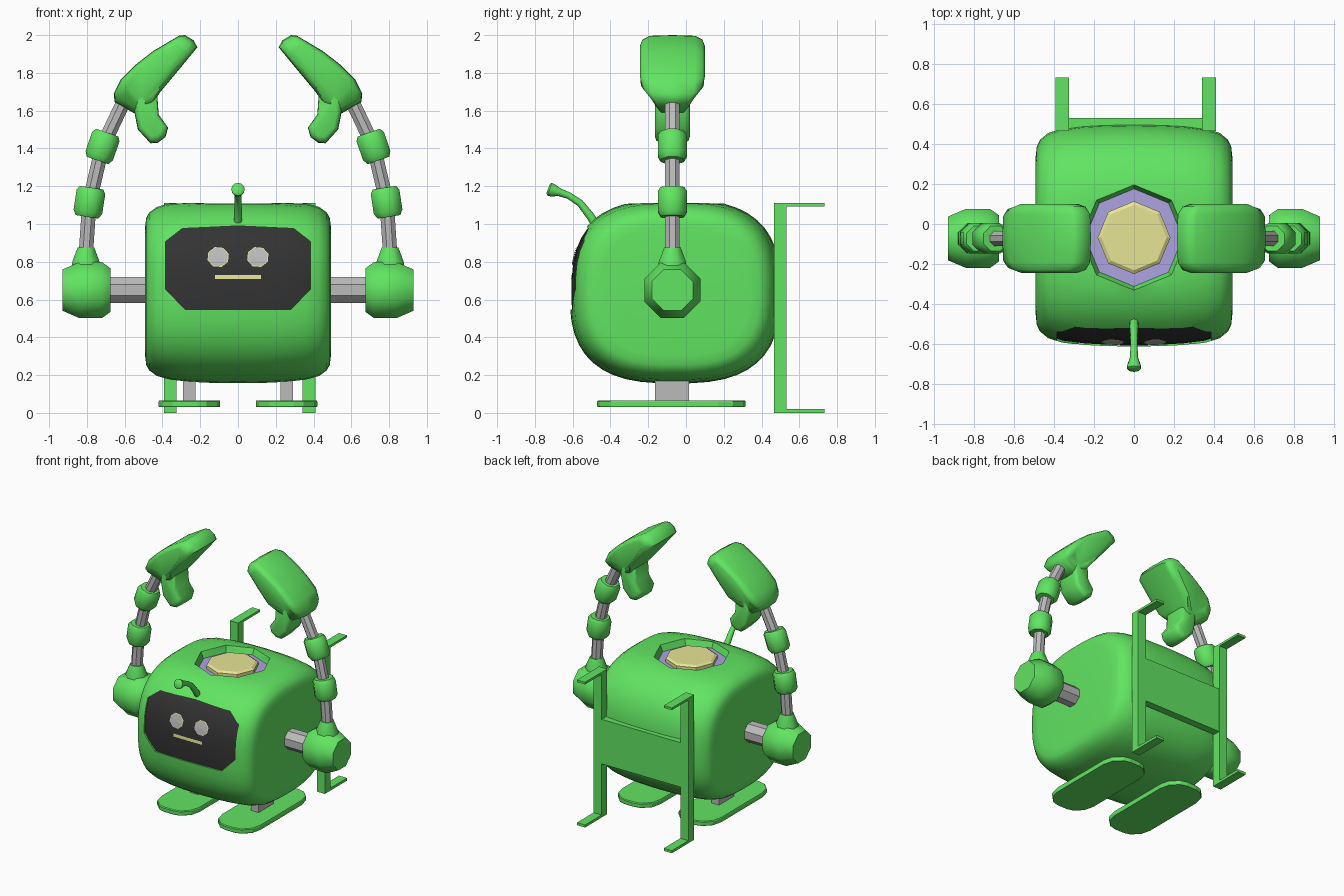
import bpy, bmesh, math
from mathutils import Vector
from mathutils.bvhtree import BVHTree

if "Cube" in bpy.data.objects:
    bpy.data.objects.remove(bpy.data.objects["Cube"])

def material(name, rgb):
    m = bpy.data.materials.new(name)
    m.diffuse_color = (*rgb, 1)
    m.use_nodes = True
    m.node_tree.nodes["Principled BSDF"].inputs["Base Color"].default_value = m.diffuse_color
    return m

GREEN = material("green", (0.12, 0.78, 0.12))
GREY = material("grey", (0.50, 0.50, 0.50))
DARK = material("dark_screen", (0.033, 0.033, 0.033))
YELLOW = material("pale_yellow", (0.80, 0.78, 0.30))
LAVENDER = material("lavender", (0.42, 0.36, 0.75))

def make(name, verts, faces, mat, smooth=None):
    bm = bmesh.new()
    vs = [bm.verts.new(v) for v in verts]
    for f in faces:
        bm.faces.new([vs[i] for i in f])
    bmesh.ops.recalc_face_normals(bm, faces=bm.faces)
    me = bpy.data.meshes.new(name)
    bm.to_mesh(me)
    bm.free()
    me.materials.append(mat)
    ob = bpy.data.objects.new(name, me)
    bpy.context.collection.objects.link(ob)
    if smooth:
        shade(ob, smooth)
    return ob

def shade(ob, angle):
    ob.data.shade_smooth()
    ob.data.set_sharp_from_angle(angle=math.radians(angle))

def loft(name, rings, mat, smooth=None):
    """Skin closed rings of equal length and cap both ends."""
    n = len(rings[0])
    faces = [(k*n + i, k*n + (i+1) % n, (k+1)*n + (i+1) % n, (k+1)*n + i)
             for k in range(len(rings)-1) for i in range(n)]
    last = (len(rings)-1) * n
    faces += [tuple(range(n)), tuple(range(last, last+n))]
    return make(name, [v for r in rings for v in r], faces, mat, smooth)

def lathe(name, origin, axis, profile, mat, sides=8, phase=0.5, smooth=None):
    """Turn a (distance, radius) profile around an axis."""
    q = Vector(axis).to_track_quat('Z', 'Y')
    ang = [2*math.pi*(i+phase)/sides for i in range(sides)]
    rings = [[Vector(origin) + q @ Vector((r*math.cos(a), r*math.sin(a), d)) for a in ang]
             for d, r in profile]
    return loft(name, rings, mat, smooth)

def box(name, x, y, z, mat):
    return loft(name, [[(x[0], y[0], h), (x[1], y[0], h), (x[1], y[1], h), (x[0], y[1], h)]
                       for h in z], mat)

def boolean(ob, cutter, op):
    m = ob.modifiers.new("cut", 'BOOLEAN')
    m.operation, m.object, m.solver = op, cutter, 'EXACT'
    dg = bpy.context.evaluated_depsgraph_get()
    me = bpy.data.meshes.new_from_object(ob.evaluated_get(dg))
    ob.modifiers.clear()
    ob.data = me

# body: superellipse side profile lofted across x, with a clipped flat top
CY, CZ = -0.058, 0.643
half = [(0, 1), (.15, .995), (.25, .985), (.36, .96), (.43, .92), (.47, .86), (.486, .8), (.492, .7)]
sections = [(-x, s) for x, s in reversed(half[1:])] + half

def body_shape(name, mat, k=1.0):
    rings = []
    for x, s in sections:
        ring = []
        for i in range(44):
            a = 2*math.pi*(i+.5)/44
            c, d = math.cos(a), math.sin(a)
            u = math.copysign(abs(c)**(2/2.75), c)
            v = math.copysign(abs(d)**(2/2.75), d)
            ring.append((x*k, CY + .558*s*u*k, min(CZ + .487*s*v*k, 1.11)))
        rings.append(ring)
    return loft(name, rings, mat)

def screen_prism(name, mat):
    h = [(0, .99), (.295, .976), (.384, .907), (.384, .655), (.28, .548)]
    outline = h + [(-x, z) for x, z in reversed(h[1:])]
    return loft(name, [[(x, y, z) for x, z in outline] for y in (-.8, -.42)], mat)

body = body_shape("body", GREEN)
screen = body_shape("face_screen", DARK, .982)
prism_a = screen_prism("screen_cutter", GREEN)
prism_b = screen_prism("screen_shape", DARK)
top_cut = lathe("hatch_cutter", (0, -.068, 1.06), (0, 0, 1), [(0, .243), (.05, .265), (.15, .265)], GREEN, 8, 0)
boolean(body, prism_a, 'DIFFERENCE')
boolean(body, top_cut, 'DIFFERENCE')
boolean(screen, prism_b, 'INTERSECT')
for c in (prism_a, prism_b, top_cut):
    bpy.data.objects.remove(c)
shade(body, 30)
shade(screen, 30)

# top hatch
lathe("hatch_floor", (0, -.068, 1.05), (0, 0, 1), [(0, .244), (.014, .244)], LAVENDER, 8, 0)
lathe("hatch_disc", (0, -.068, 1.055), (0, 0, 1), [(0, .182), (.035, .182), (.047, .163)], YELLOW, 8, 0)

# eyes and mouth: thin plates laid on the screen
bm = bmesh.new()
bm.from_mesh(screen.data)
tree = BVHTree.FromBMesh(bm)

def plate(name, outline, lift, mat):
    n = len(outline)
    mid = (sum(p[0] for p in outline)/n, sum(p[1] for p in outline)/n)
    pts = []
    for x, z in outline + [mid]:
        hit = tree.ray_cast(Vector((x, -2, z)), Vector((0, 1, 0)))[0]
        pts.append((x, hit.y - lift, z))
    ob = make(name, pts, [(i, (i+1) % n, n) for i in range(n)], mat)
    if ob.data.polygons[0].normal.y > 0:
        ob.data.flip_normals()

for s, side in ((-1, "left"), (1, "right")):
    for part, k, lift, mat in (("eye_rim", 1, .004, YELLOW), ("eye", .92, .007, GREY)):
        outline = [(s*.105 + .059*k*math.cos(a), .825 + .055*k*math.sin(a))
                   for a in [2*math.pi*i/8 + .3 for i in range(8)]]
        plate(f"{side}_{part}", outline, lift, mat)
plate("mouth", [(-.122, .708), (0, .708), (.122, .708), (.122, .73), (0, .73), (-.122, .73)], .005, YELLOW)
bm.free()

# antenna: bent tube with a flared end
path = [(-.45, .95, .022), (-.505, 1.04, .022), (-.56, 1.11, .019), (-.62, 1.15, .018),
        (-.67, 1.168, .021), (-.705, 1.178, .034), (-.722, 1.184, .036), (-.73, 1.187, .026)]
rings = []
for i, (y, z, r) in enumerate(path):
    a, b = path[max(i-1, 0)], path[min(i+1, len(path)-1)]
    t = Vector((0, b[0]-a[0], b[1]-a[1])).normalized()
    up = Vector((1, 0, 0)).cross(t)
    rings.append([Vector((r*math.cos(w), y, z)) + up*r*math.sin(w)
                  for w in [2*math.pi*j/12 for j in range(12)]])
loft("antenna", rings, GREEN, 50)

# hand: outline in x/z, rounded off towards both y ends
def hand_part(name, outline, depth, s, taper):
    cx = sum(p[0] for p in outline)/len(outline)
    cz = sum(p[1] for p in outline)/len(outline)
    rings = []
    for y, k in ((-1, .7), (-.92, .88), (-.7, .98), (0, 1), (.7, .98), (.92, .88), (1, .7)):
        ring = []
        for x, z in outline:
            f = max(.5, min(1, .52 + (z-1.6)*4.5)) if taper else 1
            ring.append((s*(cx + (x-cx)*k), -.072 + y*depth*f, cz + (z-cz)*k))
        rings.append(ring)
    loft(name, rings, GREEN, 60)

palm = [(.215, 1.936), (.235, 1.972), (.28, 2.0), (.31, 1.998), (.45, 1.915), (.54, 1.845),
        (.62, 1.767), (.658, 1.69), (.653, 1.645), (.55, 1.586), (.46, 1.63), (.41, 1.70), (.31, 1.82)]
thumb = [(.55, 1.60), (.53, 1.50), (.463, 1.427), (.425, 1.43), (.384, 1.46), (.37, 1.51),
         (.42, 1.58), (.43, 1.72), (.55, 1.72)]
AY = -.072
arm = [Vector((.805, AY, .85)), Vector((.787, AY, 1.115)), Vector((.718, AY, 1.41)), Vector((.59, AY, 1.68))]

for s, side in ((-1, "left"), (1, "right")):
    flip = lambda v: Vector((v[0]*s, v[1], v[2]))
    # shoulder
    lathe(side+"_shoulder_rod", (.44*s, AY, .65), (s, 0, 0), [(0, .075), (.27, .075)], GREY)
    lathe(side+"_shoulder", (.675*s, AY, .65), (s, 0, 0),
          [(0, .125), (.045, .16), (.165, .16), (.255, .118)], GREEN, smooth=50)
    lathe(side+"_shoulder_neck", (.805*s, AY, .76), (0, 0, 1), [(0, .082), (.04, .078), (.115, .048)],
          GREEN, smooth=50)
    # arm rods and cuffs
    for i in range(3):
        a, b = flip(arm[i]), flip(arm[i+1])
        lathe(f"{side}_arm_rod_{i+1}", a, b-a, [(0, .041), ((b-a).length, .041)], GREY)
    for i in (1, 2):
        t = (flip(arm[i+1]) - flip(arm[i-1])).normalized()
        lathe(f"{side}_arm_cuff_{i}", flip(arm[i]), t,
              [(-.078, .066), (-.05, .083), (.055, .083), (.078, .068)], GREEN, smooth=50)
    # hand
    hand_part(side+"_palm", palm, .172, s, True)
    hand_part(side+"_thumb", thumb, .093, s, False)
    # leg and foot
    box(side+"_leg", sorted((.225*s, .29*s)), (-.165, .015), (.05, .26), GREY)
    q = [(.163, .25), (.145, .325), (.09, .38), (.04, .393)]
    q += [(-x, y) for x, y in reversed(q)]
    q += [(-x, -y) for x, y in q]
    loft(side+"_foot", [[(s*.257 + x*k, -.077 + y*k, z) for x, y in q]
                        for z, k in ((.03, .99), (.037, 1), (.06, 1), (.066, .985))], GREEN)
    # rear rack post with top and bottom tabs (the rack sits slightly right of centre)
    px = [s*.367 + .008 - .034, s*.367 + .008 + .034]
    box(side+"_rack_post", px, (.465, .533), (0, 1.11), GREEN)
    box(side+"_rack_top_tab", px, (.533, .732), (1.093, 1.11), GREEN)
    box(side+"_rack_bottom_tab", px, (.533, .732), (0, .02), GREEN)

# rear rack cross plate
box("rack_plate", (-.33, .345), (.475, .531), (.41, .75), GREEN)
